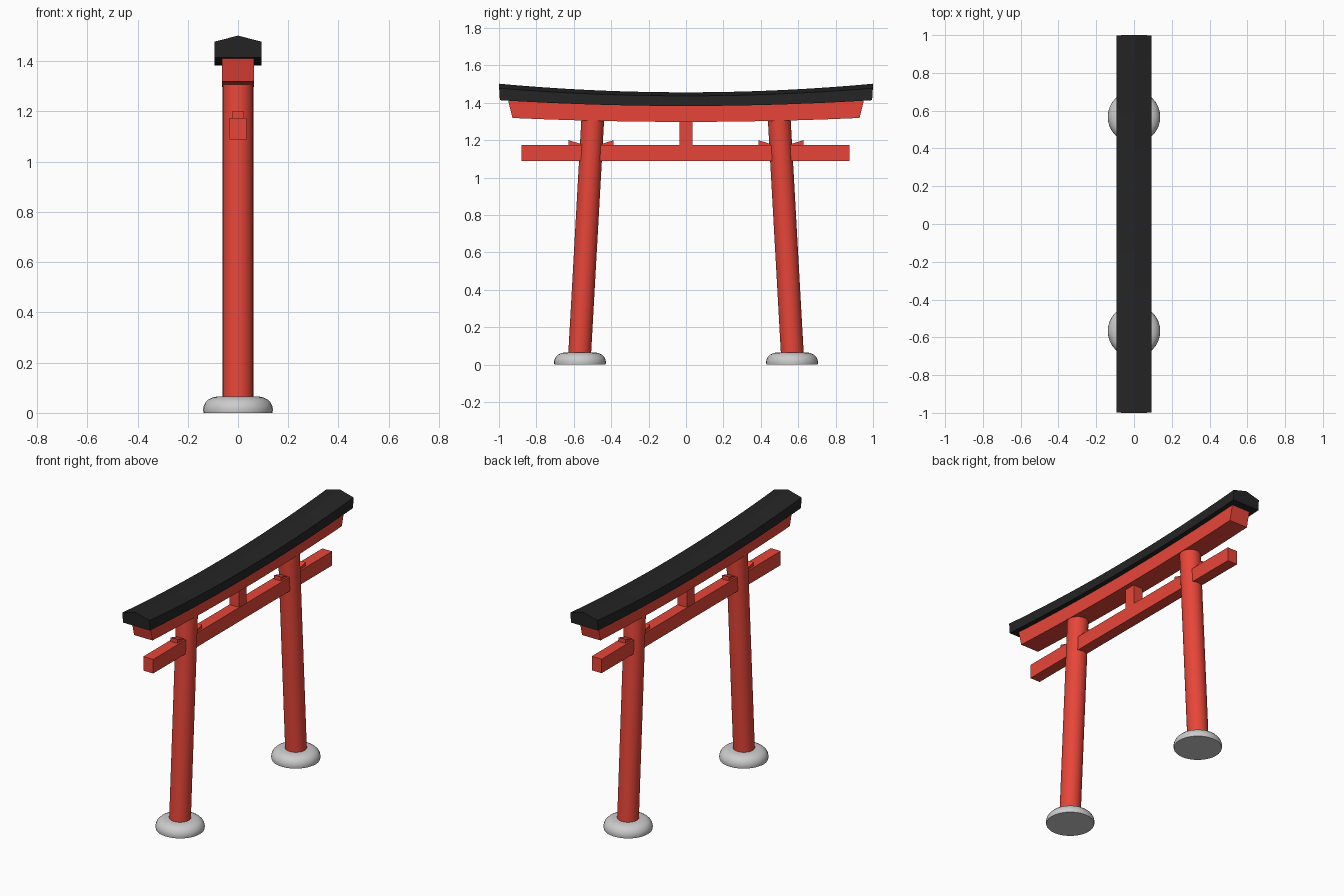
import bpy, bmesh, math
from mathutils import Vector

if "Cube" in bpy.data.objects:
    bpy.data.objects.remove(bpy.data.objects["Cube"])


def material(name, rgb):
    m = bpy.data.materials.new(name)
    m.diffuse_color = (*rgb, 1)
    m.use_nodes = True
    m.node_tree.nodes["Principled BSDF"].inputs["Base Color"].default_value = m.diffuse_color
    return m


RED = material("vermilion", (0.8, 0.06, 0.04))
BLACK = material("black", (0.018, 0.018, 0.018))


def finish(bm, name, mat=None, angle=None):
    bmesh.ops.recalc_face_normals(bm, faces=bm.faces)
    me = bpy.data.meshes.new(name)
    bm.to_mesh(me)
    bm.free()
    ob = bpy.data.objects.new(name, me)
    bpy.context.collection.objects.link(ob)
    if mat:
        me.materials.append(mat)
    if angle:
        bpy.ops.object.select_all(action='DESELECT')
        ob.select_set(True)
        bpy.context.view_layer.objects.active = ob
        bpy.ops.object.shade_smooth_by_angle(angle=math.radians(angle))
    return ob


def loft(name, rings, mat=None, angle=None):
    """Skin a list of closed rings and cap both ends."""
    bm = bmesh.new()
    loops = [[bm.verts.new(p) for p in ring] for ring in rings]
    n = len(loops[0])
    for a, b in zip(loops, loops[1:]):
        for i in range(n):
            j = (i + 1) % n
            bm.faces.new((a[i], a[j], b[j], b[i]))
    bm.faces.new(loops[0])
    bm.faces.new(loops[-1])
    return finish(bm, name, mat, angle)


def curved_beam(name, section, mat, steps=24):
    """Section entries: x, z at centre, z at ends, half length."""
    rings = []
    for k in range(steps + 1):
        t = 2 * k / steps - 1
        rings.append([(x, half * t, zc + (ze - zc) * t * t)
                      for x, zc, ze, half in section])
    return loft(name, rings, mat, 12)


def box(name, half_x, y0, y1, z0, z1, mat):
    return loft(name, [[(-half_x, y, z0), (half_x, y, z0), (half_x, y, z1), (-half_x, y, z1)]
                       for y in (y0, y1)], mat)


def circle(r, y, z, n=32):
    return [(r * math.cos(2 * math.pi * i / n), y + r * math.sin(2 * math.pi * i / n), z)
            for i in range(n)]


# Curved roof beam with a shallow ridge
curved_beam("roof_beam", [(-0.093, 1.383, 1.414, 0.995), (0.093, 1.383, 1.414, 0.995),
                          (0.093, 1.437, 1.478, 0.999), (0, 1.456, 1.502, 1.0),
                          (-0.093, 1.437, 1.478, 0.999)], BLACK)

# Red lintel under the roof, ends slanting inwards
curved_beam("upper_lintel", [(-0.063, 1.298, 1.319, 0.928), (0.063, 1.298, 1.319, 0.928),
                             (0.063, 1.388, 1.418, 0.952), (-0.063, 1.388, 1.418, 0.952)], RED)

# Tie beam and centre strut
box("tie_beam", 0.034, -0.88, 0.875, 1.088, 1.175, RED)
box("centre_strut", 0.032, -0.036, 0.036, 1.17, 1.32, RED)

for s, side in ((-1, "left"), (1, "right")):
    # Leaning pillar
    loft(side + "_pillar", [circle(0.061, s * 0.57, 0.03), circle(0.061, s * 0.497, 1.34)], RED, 30)

    # Rounded foot stone
    profile = [(0.137, 0), (0.139, 0.012), (0.137, 0.026), (0.130, 0.041),
               (0.118, 0.053), (0.102, 0.061), (0.085, 0.065)]
    loft(side + "_foot_stone", [circle(r, s * 0.567, z) for r, z in profile], None, 40)

    # Wedges on either side of the pillar, thick end outwards
    yc = s * 0.507
    for d, where in ((-1, "a"), (1, "b")):
        loft(f"{side}_wedge_{where}",
             [[(-0.023, yc + d * y, 1.165), (0.023, yc + d * y, 1.165),
               (0.023, yc + d * y, z), (-0.023, yc + d * y, z)]
              for y, z in ((0.03, 1.172), (0.12, 1.2))], RED)
